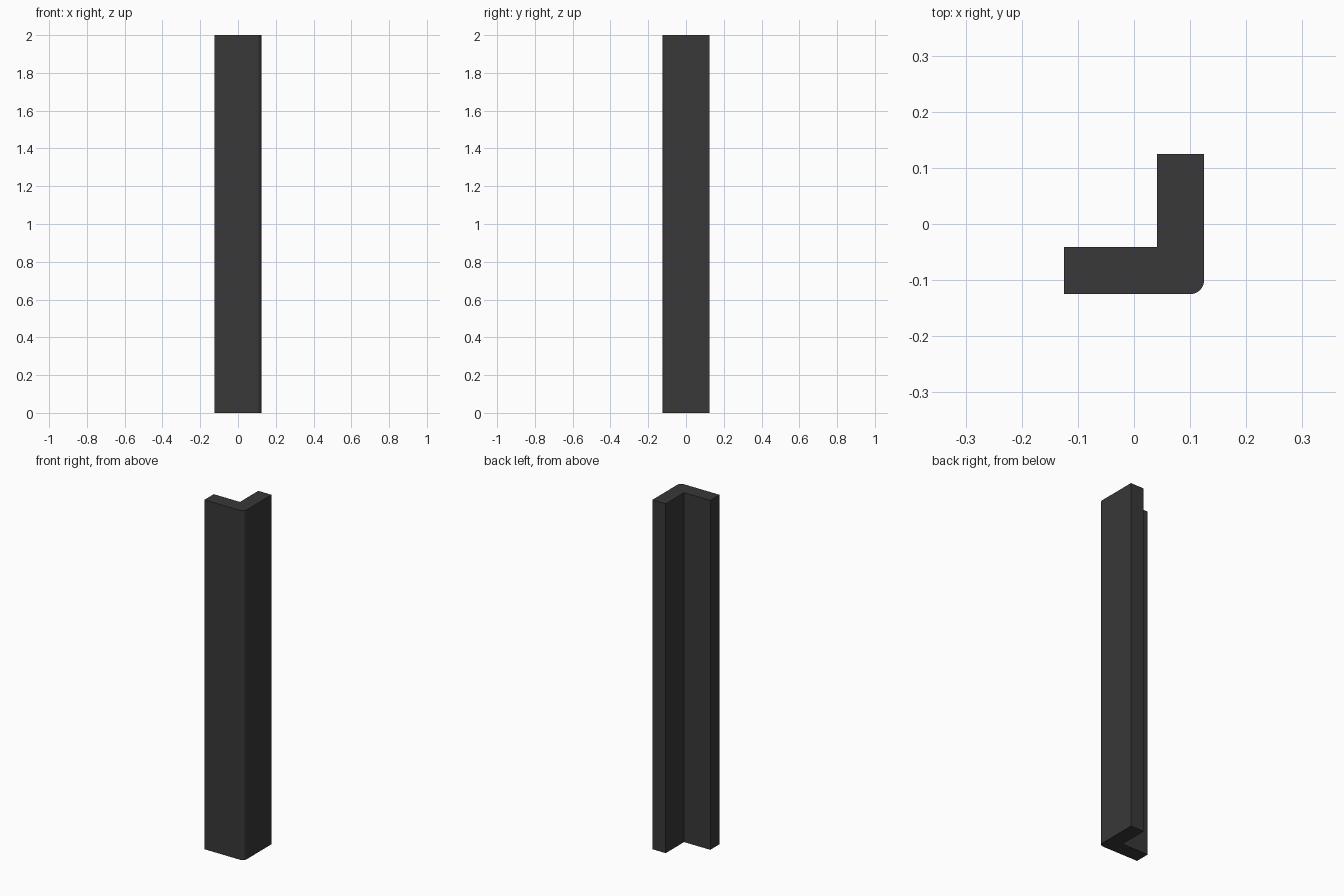
import bpy, bmesh, math

if "Cube" in bpy.data.objects:
    bpy.data.objects.remove(bpy.data.objects["Cube"])

HALF, INNER, RADIUS, HEIGHT, STEPS = 0.125, 0.041, 0.025, 2.0, 8

# L-shaped cross-section with a rounded outer corner
c = HALF - RADIUS
arc = [(c + RADIUS * math.cos(a), -c + RADIUS * math.sin(a))
       for a in (math.radians(-90 + 90 * i / STEPS) for i in range(STEPS + 1))]
profile = [(-HALF, -HALF)] + arc + [(HALF, HALF), (INNER, HALF),
                                    (INNER, -INNER), (-HALF, -INNER)]

# Extrude the section upward
bm = bmesh.new()
base = bm.faces.new([bm.verts.new((x, y, 0)) for x, y in profile])
top = bmesh.ops.extrude_face_region(bm, geom=[base], use_keep_orig=True)["geom"]
bmesh.ops.translate(bm, vec=(0, 0, HEIGHT),
                    verts=[g for g in top if isinstance(g, bmesh.types.BMVert)])
bmesh.ops.recalc_face_normals(bm, faces=bm.faces)
mesh = bpy.data.meshes.new("corner_post")
bm.to_mesh(mesh)
bm.free()

post = bpy.data.objects.new("corner_post", mesh)
bpy.context.collection.objects.link(post)

# Dark grey finish
mat = bpy.data.materials.new("dark_grey")
mat.diffuse_color = (0.04, 0.04, 0.04, 1)
mat.use_nodes = True
mat.node_tree.nodes["Principled BSDF"].inputs["Base Color"].default_value = mat.diffuse_color
mesh.materials.append(mat)

# Smooth only the rounded corner
bpy.context.view_layer.objects.active = post
post.select_set(True)
bpy.ops.object.shade_smooth_by_angle(angle=math.radians(30))
